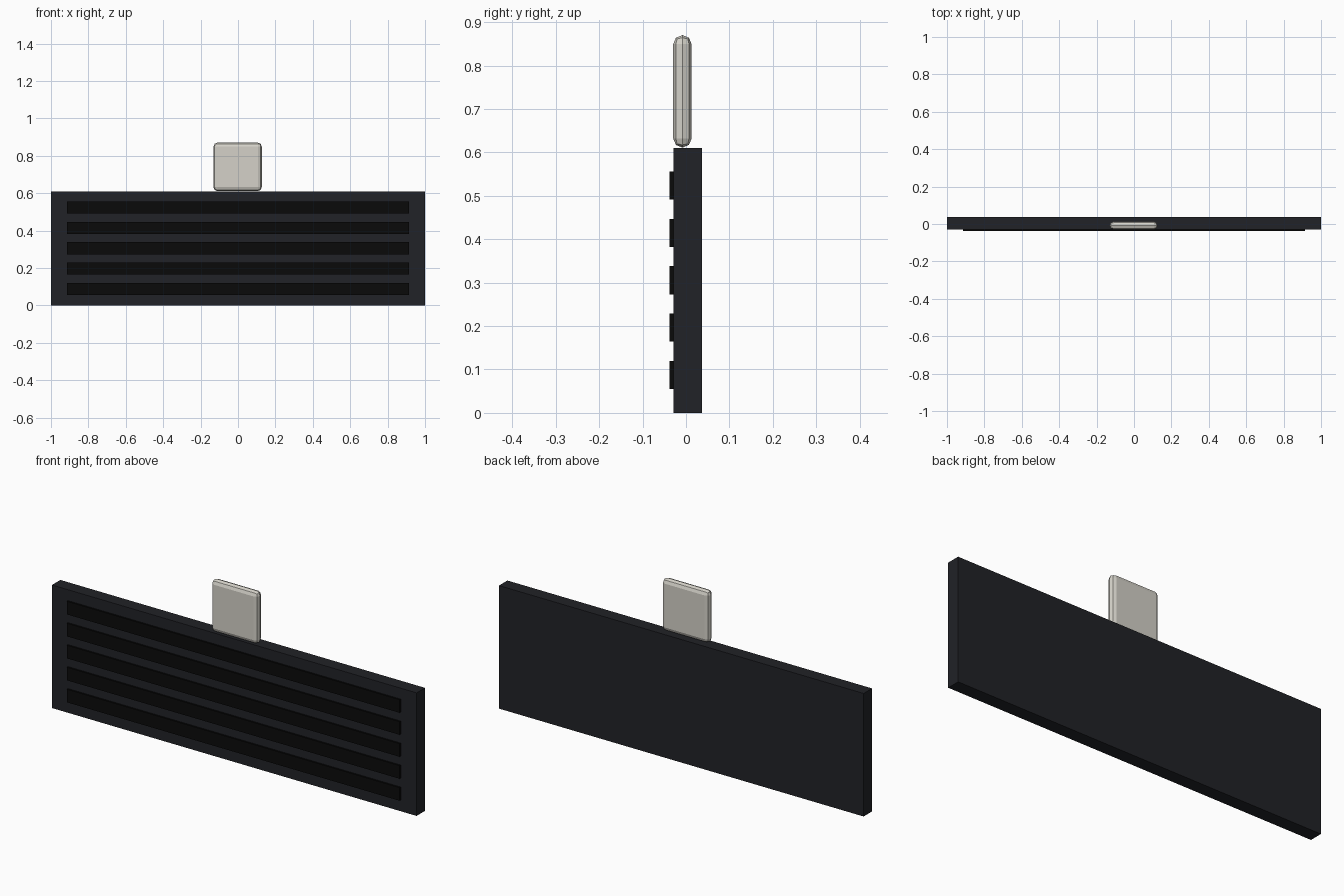
import bpy

if "Cube" in bpy.data.objects:
    bpy.data.objects.remove(bpy.data.objects["Cube"])


def material(name, rgb):
    m = bpy.data.materials.new(name)
    m.diffuse_color = (*rgb, 1)
    m.use_nodes = True
    m.node_tree.nodes["Principled BSDF"].inputs["Base Color"].default_value = m.diffuse_color
    return m


def box(name, lo, hi, mat):
    bpy.ops.mesh.primitive_cube_add(size=1, location=[(a + b) / 2 for a, b in zip(lo, hi)])
    ob = bpy.context.object
    ob.name = name
    ob.scale = [b - a for a, b in zip(lo, hi)]
    bpy.ops.object.transform_apply(location=False, rotation=False, scale=True)
    ob.data.materials.append(mat)
    return ob


dark = material("dark_panel", (0.015, 0.016, 0.02))
black = material("black_slat", (0.003, 0.003, 0.003))
pale = material("pale_tab", (0.66, 0.64, 0.58))

# Flat backing panel
box("vent_panel", (-1, -0.029, 0), (1, 0.0365, 0.61), dark)

# Five raised horizontal slats on the front
for i in range(5):
    z = 0.055 + i * 0.109
    box(f"slat_{i + 1}", (-0.913, -0.0375, z), (0.913, -0.028, z + 0.065), black)

# Rounded tab standing on the top edge
tab = box("top_tab", (-0.131, -0.0295, 0.611), (0.127, 0.013, 0.87), pale)
bevel = tab.modifiers.new("rounding", 'BEVEL')
bevel.width = 0.021
bevel.segments = 2
